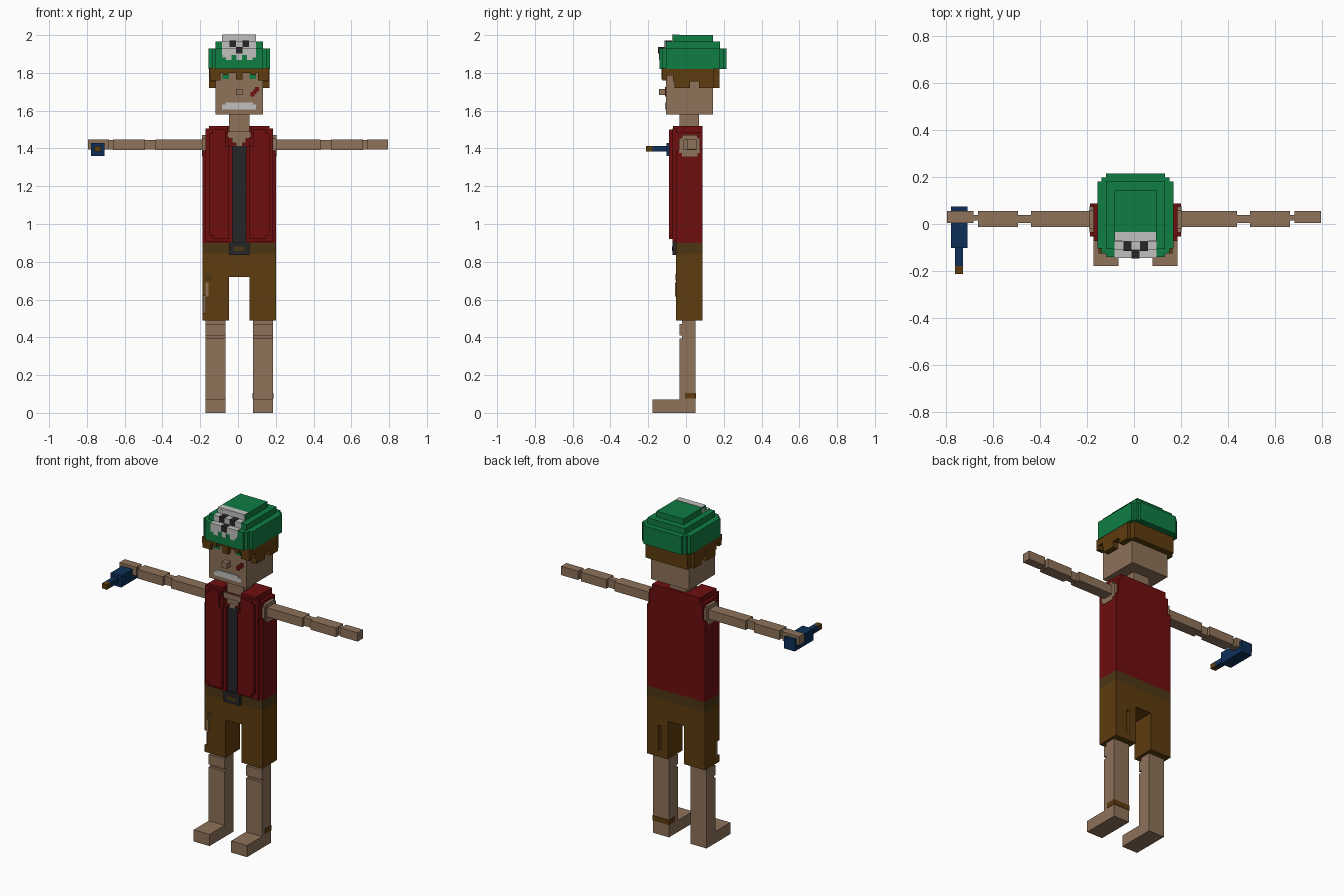
import bpy, bmesh

CX = 0.0065          # centre line of the body


def material(name, rgb):
    lin = [((c / 255 + 0.055) / 1.055) ** 2.4 if c > 10 else c / 255 / 12.92 for c in rgb]
    m = bpy.data.materials.new(name)
    m.diffuse_color = (*lin, 1)
    return m


SKIN = material("skin", (142, 114, 90))
GREEN = material("green", (15, 125, 66))
RED = material("dark red", (110, 13, 15))
BROWN = material("brown", (94, 60, 14))
BELT = material("belt brown", (76, 54, 20))
BONE = material("bone white", (192, 192, 190))
DARK = material("charcoal", (38, 38, 40))
NAVY = material("navy", (14, 47, 88))


def part(name, mat, boxes, mirror=False, cx=CX):
    """Blocks given as x0, x1, y0, y1, z0, z1, with x measured from cx."""
    bm = bmesh.new()
    for x0, x1, y0, y1, z0, z1 in boxes:
        for s in ((1, -1) if mirror else (1,)):
            vs = bmesh.ops.create_cube(bm, size=1)["verts"]
            for v in vs:
                v.co.x = cx + s * ((x0 + x1) / 2 + v.co.x * (x1 - x0))
                v.co.y = (y0 + y1) / 2 + v.co.y * (y1 - y0)
                v.co.z = (z0 + z1) / 2 + v.co.z * (z1 - z0)
    bmesh.ops.recalc_face_normals(bm, faces=bm.faces)
    me = bpy.data.meshes.new(name)
    bm.to_mesh(me)
    bm.free()
    me.materials.append(mat)
    ob = bpy.data.objects.new(name, me)
    bpy.context.collection.objects.link(ob)
    return ob


def cut(ob, cutter):
    cutter.hide_render = True
    cutter.hide_viewport = True
    mod = ob.modifiers.new("cut", "BOOLEAN")
    mod.object = cutter
    mod.operation = "DIFFERENCE"
    mod.solver = "EXACT"


# Legs with knee step and feet
part("legs", SKIN, [
    (0.072, 0.178, -0.035, 0.05, 0.07, 0.395),
    (0.072, 0.178, -0.02, 0.05, 0.395, 0.52),
    (0.072, 0.178, -0.035, 0.0, 0.41, 0.47),
    (0.072, 0.178, -0.178, 0.05, 0, 0.07)], mirror=True)
part("ankle_band", BROWN, [(0.069, 0.181, -0.005, 0.053, 0.075, 0.105)])

# Shorts with torn patches
right_short = part("shorts_left_leg", BROWN, [(0.054, 0.194, -0.053, 0.087, 0.49, 0.72)])
left_short = part("shorts_right_leg", BROWN, [(-0.194, -0.054, -0.053, 0.087, 0.49, 0.72)])
part("shorts_hips", BROWN, [(-0.194, 0.194, -0.053, 0.087, 0.72, 0.84)])
cut(right_short, part("tear_cutter_back", BROWN, [(0.10, 0.118, 0.05, 0.1, 0.53, 0.68)]))
cut(left_short, part("tear_cutter_side", BROWN, [(-0.21, -0.178, -0.07, -0.02, 0.53, 0.62)]))
part("tear_skin", SKIN, [
    (-0.178, -0.162, -0.057, -0.05, 0.615, 0.69),
    (-0.193, -0.178, -0.036, -0.019, 0.53, 0.62)])
part("tear_edge", BELT, [(-0.178, -0.145, -0.056, -0.05, 0.70, 0.735)])

# Belt and buckle
part("belt", BELT, [(-0.194, 0.194, -0.053, 0.087, 0.84, 0.90)])
part("buckle", DARK, [(-0.054, 0.054, -0.071, -0.05, 0.837, 0.905)])
part("buckle_inset", BELT, [(-0.027, 0.027, -0.074, -0.068, 0.856, 0.882)])

# Vest body, shoulders and stepped front panels
part("vest_body", RED, [
    (-0.194, 0.194, -0.053, 0.087, 0.90, 1.39),
    (-0.178, 0.178, -0.053, 0.087, 1.39, 1.485),
    (-0.16, 0.16, 0.05, 0.087, 1.485, 1.52)])
part("vest_panels", RED, [
    (0.036, 0.178, -0.072, -0.05, 0.905, 1.41),
    (0.054, 0.178, -0.072, -0.05, 1.41, 1.46),
    (0.072, 0.178, -0.072, -0.05, 1.46, 1.505),
    (0.054, 0.142, -0.09, -0.07, 0.92, 1.41),
    (0.072, 0.142, -0.09, -0.07, 1.41, 1.50),
    (0.142, 0.16, -0.09, -0.07, 0.94, 1.48),
    (0.062, 0.16, -0.07, 0.087, 1.48, 1.52)], mirror=True)
part("shirt_strip", DARK, [(-0.036, 0.036, -0.06, -0.05, 0.90, 1.415)])
part("neckline", SKIN, [
    (-0.018, 0.018, -0.064, -0.05, 1.412, 1.44),
    (-0.037, 0.037, -0.062, -0.05, 1.43, 1.46),
    (-0.06, 0.06, -0.06, -0.05, 1.455, 1.49)])

# Shoulder sockets and arms
part("shoulders", SKIN, [
    (0.15, 0.197, -0.02, 0.06, 1.358, 1.47),
    (0.15, 0.196, -0.037, 0.075, 1.375, 1.455)], mirror=True)
part("arms", SKIN, [
    (0.18, 0.438, -0.012, 0.056, 1.392, 1.447),
    (0.438, 0.493, 0.005, 0.038, 1.394, 1.445),
    (0.493, 0.662, -0.012, 0.056, 1.392, 1.447),
    (0.662, 0.682, 0.015, 0.038, 1.394, 1.445),
    (0.682, 0.795, 0.005, 0.056, 1.394, 1.447)], mirror=True, cx=0)

# Hand tool
part("tool_grip", NAVY, [
    (-0.778, -0.707, -0.103, 0.074, 1.36, 1.43),
    (-0.76, -0.726, -0.178, -0.10, 1.383, 1.413)], cx=0)
part("tool_tip", BROWN, [(-0.76, -0.726, -0.213, -0.178, 1.383, 1.413)], cx=0)

# Neck, head and face
part("neck", SKIN, [(-0.054, 0.054, -0.035, 0.07, 1.46, 1.59)])
part("head", SKIN, [(-0.126, 0.126, -0.107, 0.143, 1.58, 1.83)])
part("nose", SKIN, [(-0.018, 0.018, -0.142, -0.10, 1.683, 1.716)])
part("mouth", BONE, [
    (-0.072, 0.072, -0.112, -0.10, 1.618, 1.643),
    (-0.09, 0.09, -0.111, -0.10, 1.606, 1.632)])
part("eyes", GREEN, [(0.054, 0.088, -0.112, -0.10, 1.768, 1.80)], mirror=True)
part("scar", RED, [(0.06 + i * 0.012, 0.08 + i * 0.012, -0.112, -0.10,
                    1.676 + i * 0.013, 1.698 + i * 0.013) for i in range(3)])

# Hair: sides, back and fringe
part("hair", BROWN, [
    (0.12, 0.16, -0.07, 0.145, 1.755, 1.825),
    (0.12, 0.16, -0.06, 0.02, 1.72, 1.76),
    (0.12, 0.16, 0.07, 0.145, 1.72, 1.76),
    (0.12, 0.158, -0.125, -0.07, 1.785, 1.825),
    (0.10, 0.156, -0.125, -0.10, 1.76, 1.825),
    (0, 0.126, -0.125, -0.10, 1.80, 1.825),
    (0.06, 0.088, -0.13, -0.10, 1.79, 1.825),
    (0, 0.018, -0.13, -0.10, 1.765, 1.825),
    (0, 0.14, 0.14, 0.178, 1.72, 1.825)], mirror=True)

# Stepped cap
part("cap", GREEN, [
    (-0.162, 0.162, -0.105, 0.18, 1.82, 1.93),
    (-0.126, 0.126, -0.141, 0.215, 1.82, 1.93),
    (-0.144, 0.144, -0.125, 0.198, 1.82, 1.93),
    (-0.126, 0.126, -0.107, 0.18, 1.93, 1.965),
    (-0.09, 0.09, -0.07, 0.143, 1.965, 2.0)])

# Emblem following the cap steps
part("emblem", BONE, [
    (-0.055, 0.055, -0.074, -0.034, 1.965, 2.0),
    (-0.09, 0.09, -0.074, -0.034, 1.963, 1.99),
    (-0.09, 0.09, -0.111, -0.07, 1.925, 1.968),
    (-0.09, 0.09, -0.144, -0.105, 1.895, 1.933)])
part("emblem_top", BONE, [(-0.088, 0.088, -0.073, -0.035, 1.98, 2.002)])
part("emblem_teeth", BONE, [
    (-0.014, 0.014, -0.144, -0.13, 1.868, 1.90),
    (0.04, 0.07, -0.144, -0.13, 1.868, 1.90),
    (0.07, 0.088, -0.144, -0.13, 1.882, 1.90)], mirror=True)
part("emblem_eyes", DARK, [(0.018, 0.052, -0.114, -0.072, 1.938, 1.971)], mirror=True)
part("emblem_nose", DARK, [(-0.017, 0.017, -0.147, -0.108, 1.902, 1.936)])
